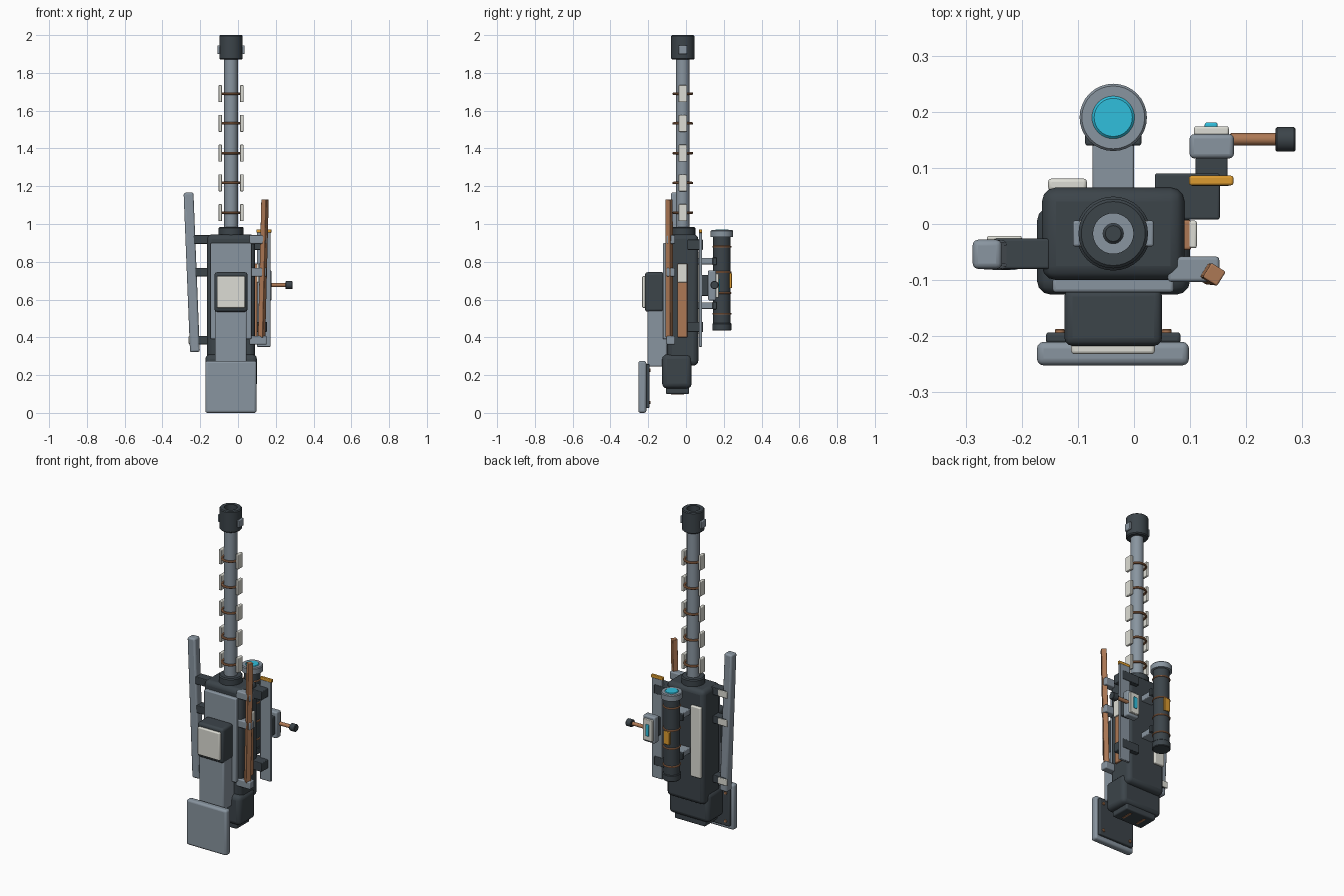
import bpy, bmesh, math
from mathutils import Vector

if "Cube" in bpy.data.objects:
    bpy.data.objects.remove(bpy.data.objects["Cube"])


def material(name, rgb):
    m = bpy.data.materials.new(name)
    m.diffuse_color = (*rgb, 1)
    m.use_nodes = True
    m.node_tree.nodes["Principled BSDF"].inputs["Base Color"].default_value = m.diffuse_color
    return m


DARK = material("dark_metal", (0.045, 0.058, 0.068))
STEEL = material("steel", (0.25, 0.30, 0.35))
CREAM = material("ceramic", (0.72, 0.72, 0.66))
COPPER = material("copper", (0.42, 0.19, 0.09))
ORANGE = material("amber", (0.72, 0.33, 0.03))
CYAN = material("cyan_glass", (0.03, 0.52, 0.72))


def finish(name, bm, mat, loc=(0, 0, 0), bevel=0.0):
    me = bpy.data.meshes.new(name)
    bm.to_mesh(me)
    bm.free()
    ob = bpy.data.objects.new(name, me)
    bpy.context.collection.objects.link(ob)
    ob.location = loc
    me.materials.append(mat)
    if bevel:
        mod = ob.modifiers.new("bevel", "BEVEL")
        mod.width, mod.segments, mod.limit_method = bevel, 3, "ANGLE"
    bpy.ops.object.select_all(action="DESELECT")
    ob.select_set(True)
    bpy.context.view_layer.objects.active = ob
    bpy.ops.object.shade_smooth_by_angle(angle=math.radians(35))
    return ob


def box(name, xs, ys, zs, mat, bevel=0.004):
    lo, hi = Vector((xs[0], ys[0], zs[0])), Vector((xs[1], ys[1], zs[1]))
    bm = bmesh.new()
    bmesh.ops.create_cube(bm, size=1)
    bmesh.ops.scale(bm, vec=hi - lo, verts=bm.verts)
    return finish(name, bm, mat, (lo + hi) / 2, bevel)


def lathe(name, profile, loc, mat, segs=32):
    """Revolve a list of (radius, z) points about a vertical axis."""
    bm = bmesh.new()
    vs = [bm.verts.new((r, 0, z)) for r, z in profile]
    es = [bm.edges.new(p) for p in zip(vs, vs[1:])]
    bmesh.ops.spin(bm, geom=vs + es, cent=(0, 0, 0), axis=(0, 0, 1),
                   angle=math.tau, steps=segs)
    bmesh.ops.remove_doubles(bm, verts=bm.verts, dist=1e-5)
    bmesh.ops.recalc_face_normals(bm, faces=bm.faces)
    return finish(name, bm, mat, loc)


def rod(name, r, z0, z1, loc, mat, c=0.004, segs=32):
    return lathe(name, [(0, z0), (r - c, z0), (r, z0 + c), (r, z1 - c), (r - c, z1), (0, z1)],
                 loc, mat, segs)


def ring(name, major, minor, z, loc, mat):
    pts = [(major + minor * math.cos(a * math.tau / 8), z + minor * math.sin(a * math.tau / 8))
           for a in range(9)]
    return lathe(name, pts, loc, mat)


def bar(name, bottom, top, size, twist, mat, bevel):
    """Square bar between two points, turned by twist about its length."""
    a, b = Vector(bottom), Vector(top)
    s, l = size, (b - a).length
    ob = box(name, (-s / 2, s / 2), (-s / 2, s / 2), (-l / 2, l / 2), mat, bevel)
    ob.location = (a + b) / 2
    ob.rotation_mode = "QUATERNION"
    tilt = Vector((0, 0, 1)).rotation_difference(b - a)
    spin = Vector((1, 0, 0)).rotation_difference(Vector((math.cos(twist), math.sin(twist), 0)))
    ob.rotation_quaternion = tilt @ spin


CX = -0.037
AXIS = (CX, -0.017, 0)
SCOPE = (CX, 0.19, 0)

# main housing and lower housing
box("main_housing", (-0.164, 0.09), (-0.1, 0.065), (0.25, 0.945), DARK, 0.025)
box("lower_housing", (-0.173, 0.1), (-0.126, 0.03), (0.13, 0.31), DARK, 0.025)
box("lower_foot", (-0.14, 0.066), (-0.107, 0.017), (0.1, 0.14), DARK, 0.008)
for x in (-0.087, 0.013):
    box("foot_slot", (x - 0.007, x + 0.007), (-0.08, -0.01), (0.098, 0.104), COPPER, 0.002)

# hollow barrel, collar and muzzle
lathe("barrel", [(0.018, 1.7), (0.018, 1.95), (0.036, 1.95), (0.036, 0.93), (0, 0.93)], AXIS, STEEL)
rod("bore_floor", 0.018, 1.69, 1.705, AXIS, DARK)
rod("barrel_collar", 0.066, 0.93, 0.985, AXIS, DARK, 0.006)
lathe("muzzle", [(0.036, 1.87), (0.056, 1.87), (0.062, 1.876), (0.062, 1.995), (0.057, 2.0),
                 (0.036, 2.0), (0.036, 1.87)], AXIS, DARK)
for s in (-1, 1):
    c = CX + s * 0.065
    box("muzzle_lug", (c - 0.007, c + 0.007), (-0.04, 0.006), (1.9, 1.945), STEEL)

# insulator pairs with copper bands
for i in range(5):
    z = 1.06 + i * 0.1575
    ring("barrel_band", 0.048, 0.007, z, AXIS, COPPER)
    for s in (-1, 1):
        c = CX + s * 0.057
        box("insulator", (c - 0.009, c + 0.009), (-0.04, 0.006), (z - 0.045, z + 0.045), CREAM)

# front spine, power block and shoulder pad
box("front_plate", (-0.145, 0.071), (-0.122, -0.095), (0.39, 0.9), STEEL, 0.006)
box("stock_spine", (-0.122, 0.046), (-0.203, -0.1), (0.245, 0.56), STEEL, 0.008)
box("power_block", (-0.124, 0.05), (-0.217, -0.115), (0.535, 0.745), DARK, 0.014)
box("power_block_cover", (-0.112, 0.037), (-0.232, -0.21), (0.556, 0.724), CREAM, 0.006)
box("shoulder_pad", (-0.173, 0.098), (-0.252, -0.21), (0.0, 0.275), STEEL, 0.012)
box("pad_backing", (-0.157, 0.083), (-0.213, -0.193), (0.025, 0.258), DARK, 0.006)
for x in (-0.132, 0.058):
    for z in (0.055, 0.225):
        screw = rod("pad_screw", 0.009, 0, 0.008, (x, -0.195, z), COPPER, 0.002, 12)
        screw.rotation_euler.x = -math.pi / 2

# left rail with brackets
bar("left_rail", (-0.228, -0.056, 0.322), (-0.262, -0.054, 1.166), 0.052, 0, STEEL, 0.01)
for z in (0.918, 0.745, 0.385):
    box("left_bracket", (-0.25, -0.15), (-0.08, -0.026), (z - 0.023, z + 0.023), DARK)
    box("left_bracket_pad", (-0.262, -0.2), (-0.03, -0.021), (z - 0.02, z + 0.02), CREAM)

# right copper bar with brackets
bar("copper_bar", (0.125, -0.088, 0.4), (0.143, -0.09, 1.13), 0.03, math.radians(-32), COPPER, 0.003)
for z in (0.918, 0.745, 0.385):
    box("right_bracket", (0.06, 0.152), (-0.103, -0.058), (z - 0.023, z + 0.023), STEEL, 0.006)

# right side panels
box("copper_panel", (0.085, 0.102), (-0.046, 0.007), (0.4, 0.79), COPPER)
box("ceramic_panel", (0.095, 0.112), (-0.043, 0.006), (0.69, 0.79), CREAM)

# rear right rail and control box
box("rear_rail", (0.1, 0.172), (0.068, 0.086), (0.35, 0.956), STEEL)
box("rear_rail_cap", (0.098, 0.177), (0.069, 0.086), (0.953, 0.972), ORANGE)
for z in (0.89, 0.455):
    box("rail_bracket", (0.037, 0.153), (0.008, 0.09), (z - 0.027, z + 0.027), DARK)
box("control_neck", (0.11, 0.167), (0.08, 0.12), (0.62, 0.73), DARK)
box("control_box", (0.099, 0.178), (0.117, 0.16), (0.595, 0.755), STEEL, 0.008)
box("control_face", (0.107, 0.169), (0.155, 0.174), (0.61, 0.738), CREAM)
box("control_window", (0.126, 0.149), (0.17, 0.181), (0.64, 0.71), CYAN)
for name, r, l0, l1, mat in (("lever", 0.011, 0.17, 0.26, COPPER),
                             ("lever_knob", 0.022, 0.252, 0.288, DARK)):
    rod(name, r, l0, l1, (0, 0.151, 0.677), mat, 0.003, 20).rotation_euler.y = math.pi / 2

# scope on two mounts
rod("scope_tube", 0.046, 0.44, 0.945, SCOPE, DARK)
rod("scope_tail", 0.051, 0.435, 0.475, SCOPE, DARK)
lathe("scope_rim", [(0.038, 0.93), (0.06, 0.93), (0.06, 0.962), (0.056, 0.967), (0.038, 0.967),
                    (0.038, 0.93)], SCOPE, STEEL)
rod("scope_lens", 0.038, 0.93, 0.97, SCOPE, CYAN)
for z in (0.88, 0.745, 0.635, 0.525):
    ring("scope_band", 0.046, 0.005, z, SCOPE, COPPER)
for z in (0.803, 0.568):
    box("scope_mount", (-0.074, 0.0), (0.055, 0.16), (z - 0.017, z + 0.017), STEEL)
    box("scope_saddle", (-0.087, 0.013), (0.14, 0.162), (z - 0.02, z + 0.02), DARK)
box("scope_dial", (-0.057, -0.017), (0.225, 0.243), (0.66, 0.74), ORANGE)

# rear ceramic strip
box("rear_strip", (-0.153, -0.084), (0.06, 0.081), (0.42, 0.85), CREAM, 0.006)
